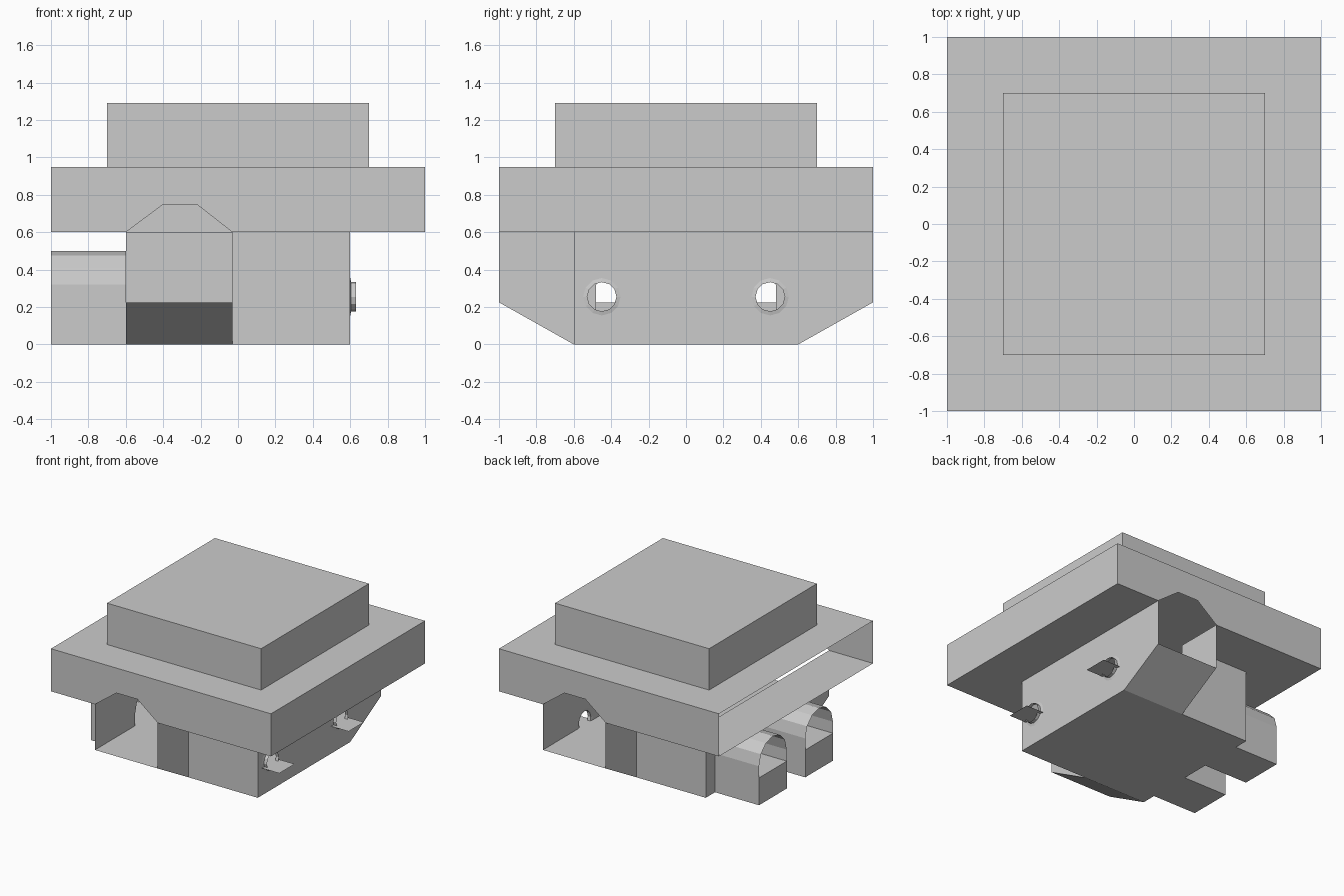
import bpy, bmesh
from math import sin, cos, pi
from mathutils import Vector

if "Cube" in bpy.data.objects:
    bpy.data.objects.remove(bpy.data.objects["Cube"])

FLOOR, TOP = 0.225, 0.6


class Shell:
    """Collects flat panels (with optional holes) into one thin-walled object."""
    def __init__(self, name):
        self.name, self.bm = name, bmesh.new()

    def fill(self, *loops):
        edges = []
        for loop in loops:
            vs = [self.bm.verts.new(p) for p in loop]
            edges += [self.bm.edges.new((vs[i - 1], vs[i])) for i in range(len(vs))]
        n = Vector((0, 0, 0))
        first = [Vector(p) for p in loops[0]]
        for a, b in zip(first, first[1:] + first[:1]):
            n += a.cross(b)
        bmesh.ops.triangle_fill(self.bm, edges=edges, use_beauty=True,
                                use_dissolve=False, normal=n.normalized())

    def face(self, *pts):
        self.bm.faces.new([self.bm.verts.new(p) for p in pts])

    def strip(self, a, b, closed=False):
        for i in range(len(a) if closed else len(a) - 1):
            j = (i + 1) % len(a)
            self.face(a[i], a[j], b[j], b[i])

    def finish(self):
        bmesh.ops.remove_doubles(self.bm, verts=self.bm.verts, dist=1e-4)
        bmesh.ops.recalc_face_normals(self.bm, faces=self.bm.faces)
        me = bpy.data.meshes.new(self.name)
        self.bm.to_mesh(me)
        self.bm.free()
        ob = bpy.data.objects.new(self.name, me)
        bpy.context.collection.objects.link(ob)
        return ob


def rect(x, y, z):
    return [(-x, -y, z), (x, -y, z), (x, y, z), (-x, y, z)]


# Raised block on top
block = Shell("top_block")
block.strip(rect(.7, .7, .95), rect(.7, .7, 1.29), True)
block.face(*rect(.7, .7, 1.29))
block.finish()

# Wide slab: open on the left, notched front and back
slab = Shell("wide_slab")
slab.face(*rect(1, 1, .95))
slab.face((1, -1, TOP), (1, 1, TOP), (1, 1, .95), (1, -1, .95))
notch = [(-1, .6), (-.6, .6), (-.405, .745), (-.215, .745), (-.03, .6),
         (1, .6), (1, .95), (-1, .95)]
for s in (1, -1):
    slab.fill([(s * x, -s, z) for x, z in notch])
# underside around the hollow body
slab.fill([(-1, -1, TOP), (-.6, -1, TOP), (-.6, 1, TOP), (-1, 1, TOP)])
slab.fill([(1, -1, TOP), (.6, -1, TOP), (.6, 1, TOP), (1, 1, TOP)])
for s in (1, -1):
    slab.fill([(-.03 * s, -s, TOP), (.6 * s, -s, TOP),
               (.6 * s, -.6 * s, TOP), (-.03 * s, -.6 * s, TOP)])
slab.finish()


# Hollow body below the slab
def arch(x, cy, z0=0):
    pts = [(x, cy - .18, z0)]
    pts += [(x, cy - .18 * cos(pi * i / 6), .32 + .18 * sin(pi * i / 6)) for i in range(7)]
    return pts + [(x, cy + .18, z0)]


def ring(x, cy, r):
    return [(x, cy + r * cos(pi * i / 6), .255 + r * sin(pi * i / 6)) for i in range(12)]


body = Shell("hollow_body")
body.face(*rect(.6, .6, 0))
for s in (1, -1):
    def p(x, y, z):
        return (s * x, s * y, z)
    body.face(p(-.03, -.6, 0), p(.6, -.6, 0), p(.6, -.6, TOP), p(-.03, -.6, TOP))
    # chute with sloped underside
    body.face(p(-.6, -.6, 0), p(-.03, -.6, 0), p(-.03, -1, FLOOR), p(-.6, -1, FLOOR))
    for x in (-.6, -.03):
        body.face(p(x, -.6, 0), p(x, -1, FLOOR), p(x, -1, TOP), p(x, -.6, TOP))
# right wall with two port holes
body.fill([(.6, -.6, 0), (.6, .6, 0), (.6, .6, TOP), (.6, -.6, TOP)],
          ring(.6, -.45, .1), ring(.6, .45, .1))
# left wall with two arched openings
body.fill([(-.6, -.6, 0)] + arch(-.6, -.3) + arch(-.6, .3) +
          [(-.6, .6, 0), (-.6, .6, TOP), (-.6, -.6, TOP)])
body.finish()

# Inner floor, running out through both chutes
floor = Shell("inner_floor")
floor.fill([(-.6, -1, FLOOR), (-.03, -1, FLOOR), (-.03, -.6, FLOOR), (.6, -.6, FLOOR),
            (.6, 1, FLOOR), (.03, 1, FLOOR), (.03, .6, FLOOR), (-.6, .6, FLOOR)])
floor.finish()

for cy, side in ((-.3, "front"), (.3, "back")):
    # Arched tunnels on the left
    t = Shell(side + "_tunnel")
    t.strip(arch(-1, cy), arch(-.6, cy))
    for z in (0, FLOOR):
        t.face((-1, cy - .18, z), (-1, cy + .18, z), (-.6, cy + .18, z), (-.6, cy - .18, z))
    t.face((-1, cy - .18, 0), (-1, cy + .18, 0), (-1, cy + .18, FLOOR), (-1, cy - .18, FLOOR))
    t.finish()
    # Round ports on the right, each with a thin ledge
    c = 1.5 * cy
    port = Shell(side + "_port")
    port.strip(ring(.6, c, .1), ring(.605, c, .078), True)
    port.strip(ring(.605, c, .078), ring(.632, c, .078), True)
    port.finish()
    ledge = Shell(side + "_port_ledge")
    ledge.face((.6, c - .1, FLOOR), (.76, c - .1, FLOOR), (.76, c + .1, FLOOR), (.6, c + .1, FLOOR))
    ledge.finish()
